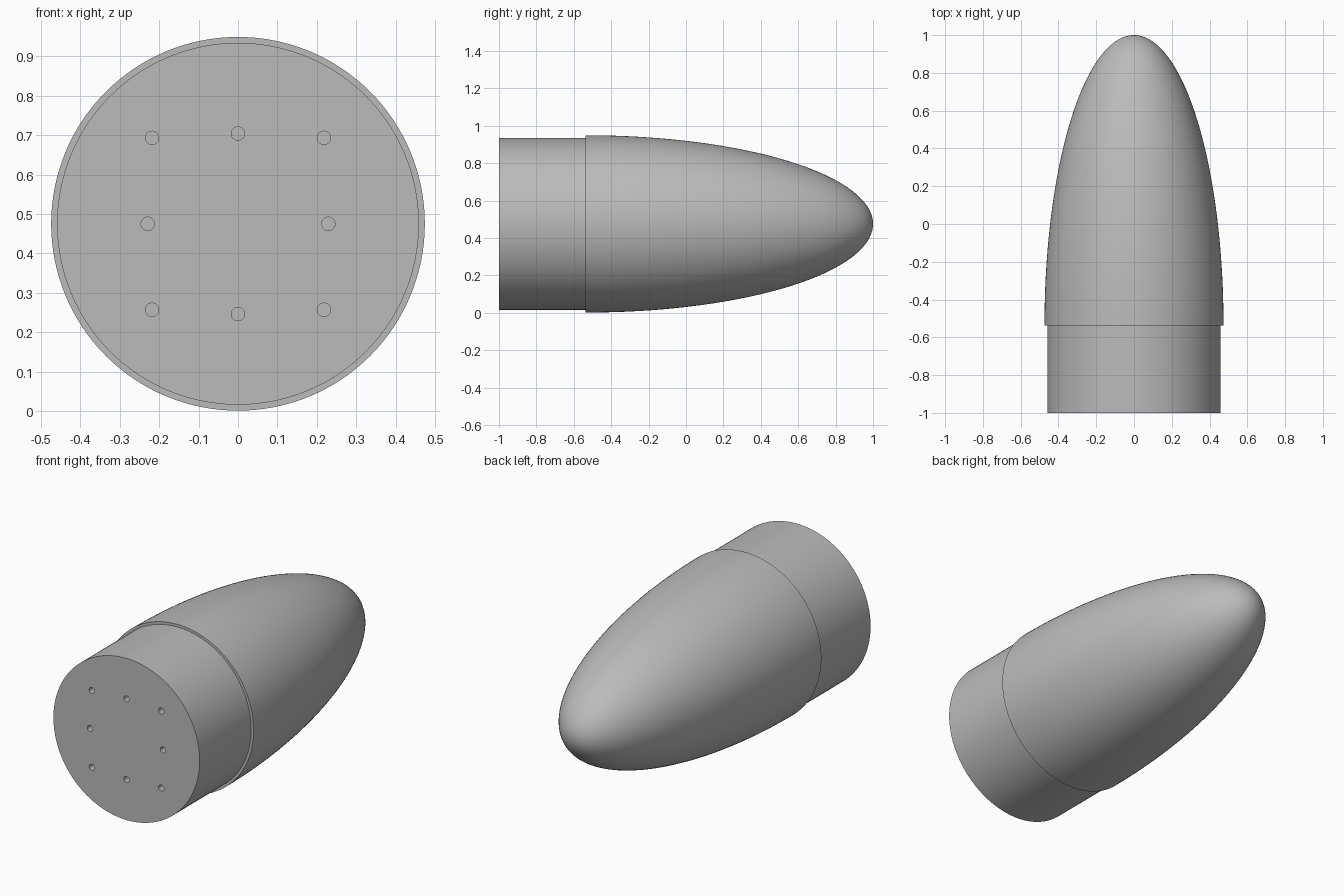
import bpy
import bmesh
from math import sin, cos, pi
from mathutils import Matrix, Vector

cube = bpy.data.objects.get("Cube")
if cube:
    bpy.data.objects.remove(cube)

AXIS_Z = 0.475       # height of the long axis
SHELL_R = 0.474      # widest radius of the nose
SLEEVE_R = 0.459     # radius of the rear shoulder
STEP_Y, BASE_Y, TIP_Y = -0.537, -1.0, 1.0
HOLE_R, HOLE_DEPTH = 0.017, 0.1
SEGMENTS = 128

grey = bpy.data.materials.new("plain grey")
grey.use_nodes = True
colour = (0.5, 0.5, 0.5, 1)
grey.diffuse_color = colour
grey.node_tree.nodes["Principled BSDF"].inputs["Base Color"].default_value = colour


def make_object(name, bm):
    bmesh.ops.recalc_face_normals(bm, faces=bm.faces)
    mesh = bpy.data.meshes.new(name)
    bm.to_mesh(mesh)
    bm.free()
    mesh.materials.append(grey)
    obj = bpy.data.objects.new(name, mesh)
    bpy.context.collection.objects.link(obj)
    return obj


# Body: half profile of shoulder, step and elliptical nose, spun about the y axis
profile = [(SLEEVE_R, BASE_Y), (SLEEVE_R, STEP_Y)]
steps = 48
for i in range(steps):
    a = pi / 2 * i / steps
    profile.append((SHELL_R * cos(a), STEP_Y + (TIP_Y - STEP_Y) * sin(a)))

bm = bmesh.new()
rings = []
for r, y in profile:
    rings.append([bm.verts.new((r * cos(2 * pi * k / SEGMENTS), y,
                                AXIS_Z + r * sin(2 * pi * k / SEGMENTS)))
                  for k in range(SEGMENTS)])
for low, high in zip(rings, rings[1:]):
    for k in range(SEGMENTS):
        n = (k + 1) % SEGMENTS
        bm.faces.new((low[k], low[n], high[n], high[k]))
bm.faces.new(rings[0])
tip = bm.verts.new((0, TIP_Y, AXIS_Z))
for k in range(SEGMENTS):
    bm.faces.new((rings[-1][k], rings[-1][(k + 1) % SEGMENTS], tip))
body = make_object("nose_cone", bm)

# Drill cutters: eight small holes on a square pattern in the base
bm = bmesh.new()
for i in (-1, 0, 1):
    for j in (-1, 0, 1):
        if i == j == 0:
            continue
        reach = 0.218 if i and j else 0.229
        centre = Vector((i * reach, BASE_Y, AXIS_Z + j * reach))
        bmesh.ops.create_cone(
            bm, cap_ends=True, segments=32, radius1=HOLE_R, radius2=HOLE_R,
            depth=2 * HOLE_DEPTH,
            matrix=Matrix.Translation(centre) @ Matrix.Rotation(pi / 2, 4, "X"))
drills = make_object("hole_cutters", bm)
drills.hide_render = True

# Cut the holes, then drop the cutters
cut = body.modifiers.new("base holes", "BOOLEAN")
cut.operation = "DIFFERENCE"
cut.solver = "EXACT"
cut.object = drills
bpy.ops.object.select_all(action="DESELECT")
body.select_set(True)
bpy.context.view_layer.objects.active = body
bpy.ops.object.modifier_apply(modifier=cut.name)
bpy.data.objects.remove(drills)

bpy.ops.object.shade_smooth_by_angle(angle=pi / 6)
